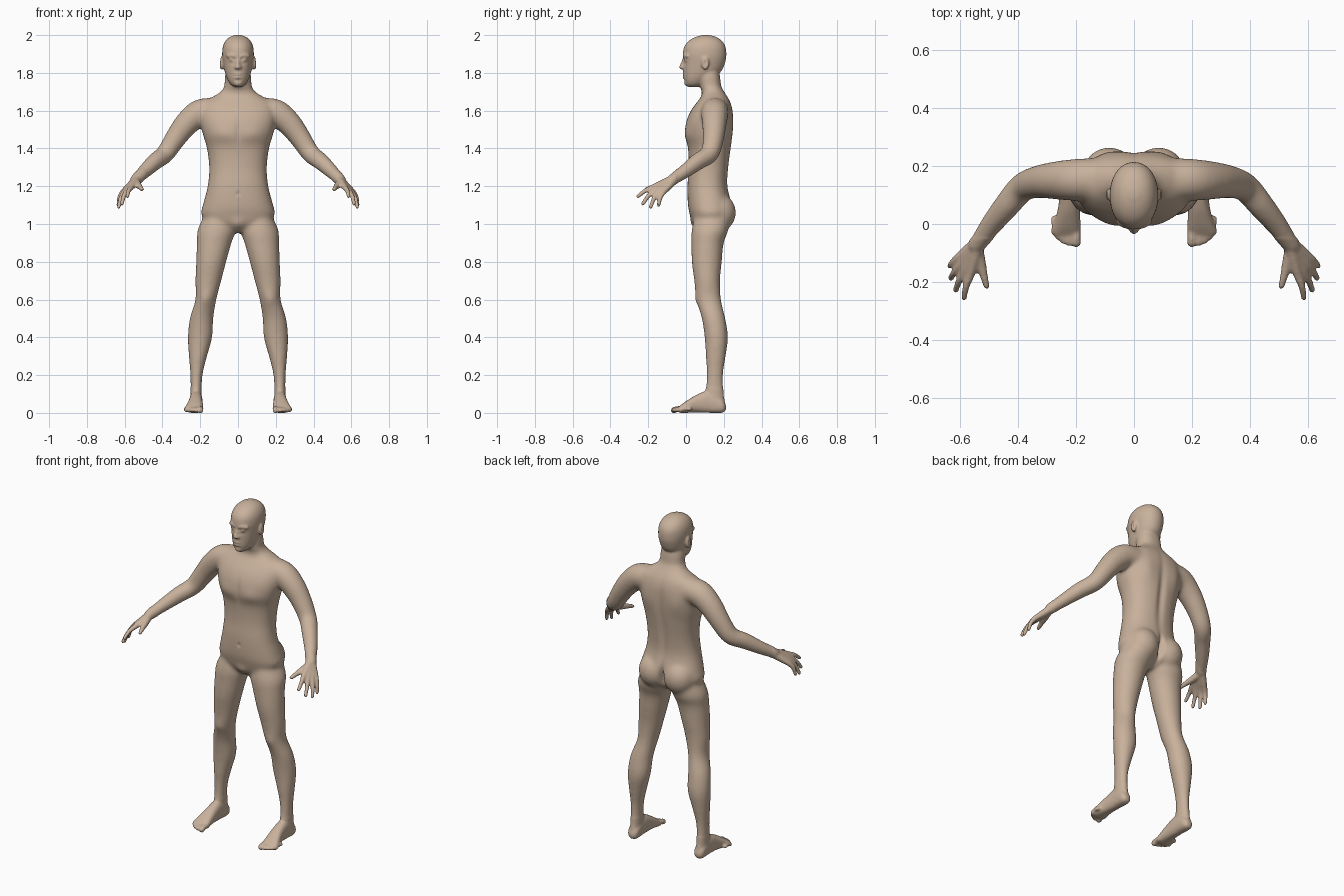
import bpy, bmesh, math
from mathutils import Vector, Matrix

SIDES = 28
bm = bmesh.new()


def spline(keys, n=5):
    """Catmull-Rom interpolation through tuples of any length."""
    out = []
    for i in range(len(keys) - 1):
        a, b, c, d = (keys[max(0, min(len(keys) - 1, i + k))] for k in (-1, 0, 1, 2))
        for s in range(n):
            t = s / n
            out.append(tuple(
                0.5 * (2 * q + (r - p) * t + (2 * p - 5 * q + 4 * r - w) * t * t
                       + (3 * q - p - 3 * r + w) * t ** 3)
                for p, q, r, w in zip(a, b, c, d)))
    return out + [keys[-1]]


def loft(rings):
    loops = [[bm.verts.new(p) for p in ring] for ring in rings]
    for a, b in zip(loops, loops[1:]):
        for i in range(len(a)):
            j = (i + 1) % len(a)
            bm.faces.new((a[i], a[j], b[j], b[i]))
    bm.faces.new(loops[0][::-1])
    bm.faces.new(loops[-1])


def slab(keys, axis='z', power=2.0):
    """Sections (position, centre x, half width, low, high) stacked along an axis."""
    rings = []
    for pos, cx, hw, lo, hi in spline(keys):
        ring = []
        for k in range(SIDES):
            a = 2 * math.pi * k / SIDES
            c, s = math.cos(a), math.sin(a)
            x = cx + hw * math.copysign(abs(c) ** (2 / power), c)
            w = (lo + hi) / 2 + (hi - lo) / 2 * math.copysign(abs(s) ** (2 / power), s)
            ring.append((x, w, pos) if axis == 'z' else (x, pos, w))
        rings.append(ring)
    loft(rings)


def limb(keys, n=5):
    """Round tube through (x, y, z, radius) with domed ends."""
    pts = [(Vector(p[:3]), p[3]) for p in spline(keys, n)]
    rings = []

    def ring(c, r, t):
        u = t.cross(Vector((0, 0, 1))).normalized()
        v = t.cross(u)
        rings.append([c + r * (u * math.cos(a) + v * math.sin(a))
                      for a in (2 * math.pi * k / SIDES for k in range(SIDES))])
    last = len(pts) - 1
    for i, (c, r) in enumerate(pts):
        t = (pts[min(i + 1, last)][0] - pts[max(i - 1, 0)][0]).normalized()
        if i == 0:
            for a in (1.4, 1.0, 0.5):
                ring(c - t * r * math.sin(a), r * math.cos(a), t)
        ring(c, r, t)
        if i == last:
            for a in (0.5, 1.0, 1.4):
                ring(c + t * r * math.sin(a), r * math.cos(a), t)
    loft(rings)


def ball(center, radii):
    m = Matrix.Translation(center) @ Matrix.Diagonal((*radii, 1))
    bmesh.ops.create_uvsphere(bm, u_segments=24, v_segments=16, radius=1, matrix=m)


# leg
slab([(1.06, .10, .07, .05, .23), (.97, .113, .101, .03, .225), (.9, .126, .092, .028, .2),
      (.8, .142, .08, .03, .19), (.7, .157, .069, .043, .181), (.6, .17, .056, .054, .186),
      (.5, .193, .063, .083, .209), (.4, .201, .065, .098, .223), (.3, .212, .049, .104, .211),
      (.2, .22, .033, .108, .197), (.1, .222, .03, .1, .2), (.05, .222, .033, .08, .207),
      (.012, .222, .028, .1, .2)])
# buttock
ball((.085, .175, 1.06), (.092, .09, .1))
# foot
slab([(.212, .222, .014, .015, .04), (.19, .222, .032, .0, .075), (.12, .222, .034, 0, .115),
      (.06, .224, .037, .002, .098), (.0, .23, .046, 0, .062), (-.03, .234, .05, 0, .04),
      (-.042, .234, .042, .006, .03)], 'y', 2.4)
# toes
for x, tip, r in ((.199, -.064, .017), (.225, -.066, .012), (.244, -.058, .0115),
                  (.261, -.046, .011), (.276, -.03, .0105)):
    limb([(x, tip + .05, .02, r), (x, tip + .02, .021, r * .9), (x, tip, .014, r)], 3)
# arm
limb([(.12, .155, 1.595, .072), (.2, .152, 1.588, .073), (.27, .15, 1.533, .066),
      (.33, .145, 1.455, .057), (.385, .125, 1.373, .05), (.437, .065, 1.332, .046),
      (.49, 0, 1.283, .039), (.542, -.072, 1.232, .03)])
# palm and fingers: wrist, knuckle, middle joint, tip
for wrist, knuckle, tip in (
        ((.54, -.085, 1.232), (.563, -.172, 1.196), (.585, -.254, 1.146)),
        ((.545, -.082, 1.227), (.583, -.163, 1.182), (.614, -.228, 1.107)),
        ((.55, -.078, 1.223), (.6, -.146, 1.172), (.631, -.187, 1.09)),
        ((.553, -.075, 1.22), (.611, -.122, 1.166), (.634, -.145, 1.1))):
    w, k, t = Vector(wrist), Vector(knuckle), Vector(tip)
    m = (k + t) / 2 + Vector((.005, -.003, .005))
    limb([(*w, .022), (*((w + k) / 2), .019), (*k, .0155), (*m, .0125), (*t, .0105)])
# thumb
limb([(.54, -.095, 1.222), (.527, -.14, 1.2), (.517, -.18, 1.192), (.508, -.214, 1.183)]
     and [(.54, -.09, 1.222, .022), (.527, -.14, 1.205, .018),
          (.517, -.18, 1.194, .014), (.508, -.214, 1.183, .011)])
# ear
ball((.087, .102, 1.85), (.012, .021, .036))
# brow, eyeball and nostril wing
limb([(.014, -.01, 1.887, .009), (.035, -.006, 1.893, .009), (.055, .006, 1.888, .009)])
ball((.033, .001, 1.87), (.014, .013, .012))
ball((.012, -.019, 1.829), (.009, .01, .008))

# mirror every paired part
geo = bmesh.ops.duplicate(bm, geom=bm.verts[:] + bm.edges[:] + bm.faces[:])['geom']
for v in geo:
    if isinstance(v, bmesh.types.BMVert):
        v.co.x = -v.co.x

# torso and neck
slab([(.955, 0, .04, .07, .16), (1.0, 0, .15, .035, .22), (1.05, 0, .195, .02, .24),
      (1.1, 0, .187, .01, .243), (1.2, 0, .161, .007, .221), (1.3, 0, .153, .014, .226),
      (1.4, 0, .165, .01, .239), (1.47, 0, .185, -.006, .247), (1.54, 0, .2, 0, .25),
      (1.6, 0, .2, .025, .248), (1.645, 0, .182, .058, .236), (1.675, 0, .132, .08, .22),
      (1.7, 0, .093, .084, .203), (1.73, 0, .073, .073, .187), (1.78, 0, .069, .065, .18),
      (1.83, 0, .06, .07, .17)], power=2.3)
# head
slab([(1.725, 0, .018, .012, .06), (1.74, 0, .04, -.004, .1), (1.77, 0, .058, -.012, .14),
      (1.81, 0, .071, -.015, .188), (1.86, 0, .08, -.015, .209), (1.9, 0, .084, -.017, .214),
      (1.94, 0, .08, -.009, .209), (1.97, 0, .066, .015, .19), (1.99, 0, .044, .05, .16),
      (2.001, 0, .015, .09, .12)], power=2.1)
# nose, lips and chin
limb([(0, -.01, 1.875, .008), (0, -.019, 1.85, .009), (0, -.027, 1.829, .0105)])
for z, y in ((1.791, -.013), (1.776, -.011)):
    limb([(-.024, y + .008, z - .002, .005), (0, y, z, .0075), (.024, y + .008, z - .002, .005)])
ball((0, .004, 1.745), (.022, .014, .015))

# fuse all parts into one skin
bmesh.ops.recalc_face_normals(bm, faces=bm.faces)
mesh = bpy.data.meshes.new("body_parts")
bm.to_mesh(mesh)
body = bpy.data.objects.new("body", mesh)
bpy.context.collection.objects.link(body)
mod = body.modifiers.new("fuse", 'REMESH')
mod.mode = 'VOXEL'
mod.voxel_size = .0056
bpy.context.view_layer.update()
fused = bpy.data.meshes.new_from_object(
    body.evaluated_get(bpy.context.evaluated_depsgraph_get()))
body.modifiers.clear()
body.data = fused
fused.name = "body"
bm.free()

# blend the joins: light smoothing everywhere, stronger on torso and limbs
bm = bmesh.new()
bm.from_mesh(fused)


def relax(verts, times):
    for _ in range(times):
        bmesh.ops.smooth_vert(bm, verts=verts, factor=.5, use_axis_x=True,
                              use_axis_y=True, use_axis_z=True)


relax(bm.verts[:], 4)
relax([v for v in bm.verts if .13 < v.co.z < 1.71 and v.co.y > -.05], 28)

# surface modelling: (centre, radii, push), mirrored when off centre
for c, r, push in (
        ((.034, -.012, 1.852), (.014, .03, .006), (0, .003, 0)),     # under the eyes
        ((.02, -.012, 1.873), (.006, .03, .008), (0, .005, 0)),      # inner eye corner
        ((0, -.015, 1.7835), (.022, .03, .003), (0, .004, 0)),       # mouth line
        ((0, -.01, 1.762), (.02, .03, .006), (0, .004, 0)),          # above the chin
        ((.098, .102, 1.852), (.01, .009, .017), (-.008, 0, 0)),     # ear bowl
        ((.085, -.01, 1.475), (.055, .05, .04), (0, -.006, 0)),      # chest
        ((0, -.01, 1.49), (.014, .05, .07), (0, .006, 0)),           # breastbone
        ((0, .01, 1.16), (.009, .04, .01), (0, .006, 0)),            # navel
        ((0, .03, .995), (.03, .05, .03), (0, -.008, 0)),            # groin
        ((0, .24, 1.38), (.022, .06, .2), (0, -.012, 0)),            # spine
        ((.1, .24, 1.52), (.05, .05, .07), (0, .008, 0)),            # shoulder blades
        ((0, .25, 1.045), (.014, .07, .065), (0, -.035, 0)),         # cleft
        ((.172, .05, .6), (.03, .03, .035), (0, -.006, 0))):         # knees
    for sx in ((1, -1) if c[0] else (1,)):
        for v in bm.verts:
            if abs(v.co.z - c[2]) > 3 * r[2]:
                continue
            d = (((v.co.x - sx * c[0]) / r[0]) ** 2 + ((v.co.y - c[1]) / r[1]) ** 2
                 + ((v.co.z - c[2]) / r[2]) ** 2)
            if d < 9:
                v.co += Vector((sx * push[0], push[1], push[2])) * math.exp(-d)
relax(bm.verts[:], 1)
bm.to_mesh(fused)
bm.free()
for p in fused.polygons:
    p.use_smooth = True

# skin colour
skin = bpy.data.materials.new("skin")
skin.diffuse_color = (.58, .44, .33, 1)
fused.materials.clear()
fused.materials.append(skin)
